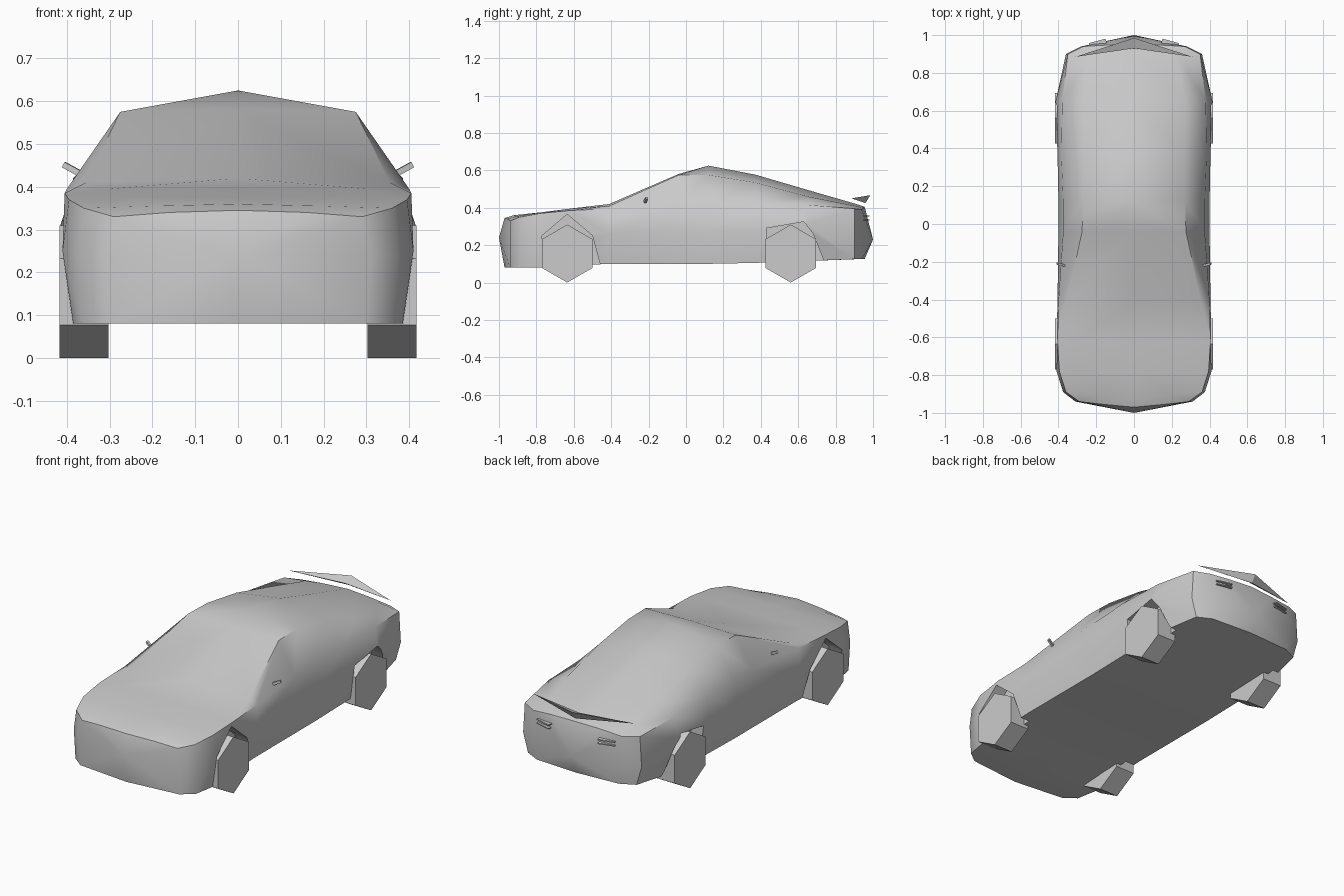
import bpy
import bmesh
from math import radians
from mathutils import Matrix, Vector

default_cube = bpy.data.objects.get("Cube")
if default_cube:
    bpy.data.objects.remove(default_cube, do_unlink=True)

grey = bpy.data.materials.new("light_grey")
grey.use_nodes = True
colour = (0.6, 0.6, 0.6, 1)
grey.diffuse_color = colour
grey.node_tree.nodes["Principled BSDF"].inputs["Base Color"].default_value = colour


def add_object(name, bm):
    """Turn a bmesh into a linked object with outward normals."""
    bmesh.ops.recalc_face_normals(bm, faces=bm.faces)
    mesh = bpy.data.meshes.new(name)
    bm.to_mesh(mesh)
    bm.free()
    mesh.materials.append(grey)
    obj = bpy.data.objects.new(name, mesh)
    bpy.context.collection.objects.link(obj)
    return obj


def activate(obj):
    bpy.ops.object.select_all(action="DESELECT")
    obj.select_set(True)
    bpy.context.view_layer.objects.active = obj


def prism(name, outline, x_inner, x_outer):
    """Extrude a side outline of (y, z) points across x."""
    bm = bmesh.new()
    face = bm.faces.new([bm.verts.new((x_inner, y, z)) for y, z in outline])
    moved = bmesh.ops.extrude_face_region(bm, geom=[face])["geom"]
    verts = [v for v in moved if isinstance(v, bmesh.types.BMVert)]
    bmesh.ops.translate(bm, verts=verts, vec=(x_outer - x_inner, 0, 0))
    return add_object(name, bm)


def box(name, centre, size, turn=0, tilt=0):
    bm = bmesh.new()
    place = (Matrix.Translation(centre) @ Matrix.Rotation(turn, 4, "Z")
             @ Matrix.Rotation(tilt, 4, "Y") @ Matrix.Diagonal((*size, 1)))
    bmesh.ops.create_cube(bm, size=1, matrix=place)
    return add_object(name, bm)


# Body stations: side y, bow of centre line, floor z, floor x,
# bulge x and z, shoulder x and z, roof edge x and z, centre z
stations = [
    (-.94, -.03, .08, .30, .31, .24, .29, .33, .16, .34, .345),
    (-.89, -.03, .08, .365, .375, .24, .36, .35, .2, .355, .36),
    (-.78, 0, .08, .385, .41, .25, .395, .37, .25, .375, .375),
    (-.62, 0, .09, .385, .41, .25, .405, .385, .3, .395, .395),
    (-.41, 0, .1, .385, .405, .26, .4, .395, .355, .41, .42),
    (-.04, 0, .1, .385, .4, .27, .375, .41, .275, .575, .58),
    (.12, 0, .1, .385, .4, .27, .375, .415, .27, .575, .625),
    (.37, 0, .105, .385, .405, .28, .385, .42, .27, .535, .577),
    (.65, 0, .115, .385, .415, .31, .38, .415, .27, .46, .495),
    (.9, .01, .125, .33, .36, .23, .35, .395, .22, .41, .42),
    (.94, .015, .125, .25, .28, .23, .27, .39, .14, .4, .405),
]

# Body shell: half loft, closed at nose and tail, then mirrored
bm = bmesh.new()
rows = []
for y, bow, zf, xf, xm, zm, xs, zs, xr, zr, zc in stations:
    section = [(0, y + bow, zf), (xf, y, zf), (xm, y, zm),
               (xs, y, zs), (xr, y + bow / 2, zr), (0, y + bow, zc)]
    rows.append([bm.verts.new(p) for p in section])
for a, b in zip(rows, rows[1:]):
    for i in range(5):
        bm.faces.new((a[i], a[i + 1], b[i + 1], b[i]))
for row, tip in ((rows[0], (0, -1, .24)), (rows[-1], (0, 1, .23))):
    centre = bm.verts.new(tip)
    for i in range(5):
        bm.faces.new((centre, row[i], row[i + 1]))
half = bm.verts[:] + bm.edges[:] + bm.faces[:]
bmesh.ops.mirror(bm, geom=half, axis="X", merge_dist=0.0005)
body = add_object("car_body", bm)

# Wheel arches cut into both sides
front_arch = [(-.77, 0), (-.77, .25), (-.635, .365), (-.5, .25), (-.46, .1), (-.46, 0)]
rear_arch = [(.43, 0), (.43, .29), (.63, .325), (.68, .26), (.74, .11), (.74, 0)]
for outline in (front_arch, rear_arch):
    for side in (-1, 1):
        cutter = prism("arch_cutter", outline, side * .33, side * .6)
        cutter.hide_render = True
        cut = body.modifiers.new("arch", "BOOLEAN")
        cut.operation = "DIFFERENCE"
        cut.solver = "EXACT"
        cut.object = cutter
        activate(body)
        bpy.ops.object.modifier_apply(modifier=cut.name)
        bpy.data.objects.remove(cutter, do_unlink=True)
activate(body)
bpy.ops.object.shade_smooth_by_angle(angle=radians(50))

for side, label in ((1, "left"), (-1, "right")):
    # Six-sided wheels
    for end, y in (("front", -.635), ("rear", .56)):
        bm = bmesh.new()
        place = (Matrix.Translation((side * .36, y, .155))
                 @ Matrix.Rotation(radians(90), 4, "Y"))
        bmesh.ops.create_cone(bm, cap_ends=True, segments=6, radius1=.155,
                              radius2=.155, depth=.115, matrix=place)
        wheel = add_object(f"{end}_{label}_wheel", bm)
        top = max(v.co.z for v in wheel.data.vertices)
        if top < .3:
            turn = (Matrix.Translation((0, y, .155)) @ Matrix.Rotation(radians(30), 4, "X")
                    @ Matrix.Translation((0, -y, -.155)))
            wheel.data.transform(turn)
    # Door mirrors
    box(f"{label}_mirror", (side * .375, -.218, .434), (.075, .012, .014),
        side * radians(14), side * radians(-28))
    # Twin tail slats
    for level, z in (("upper", .355), ("lower", .335)):
        box(f"{level}_{label}_tail_slat", (side * .19, .955, z), (.09, .03, .006),
            side * radians(-15))

# Floating chevron spoiler: triangular middle drawn out to pointed tips
bm = bmesh.new()
middle = [bm.verts.new(p) for p in ((0, .93, .445), (0, .985, .467), (0, .96, .425))]
for side in (-1, 1):
    tip = bm.verts.new((side * .31, .885, .45))
    for i in range(3):
        bm.faces.new((middle[i], middle[(i + 1) % 3], tip))
add_object("rear_spoiler", bm)
